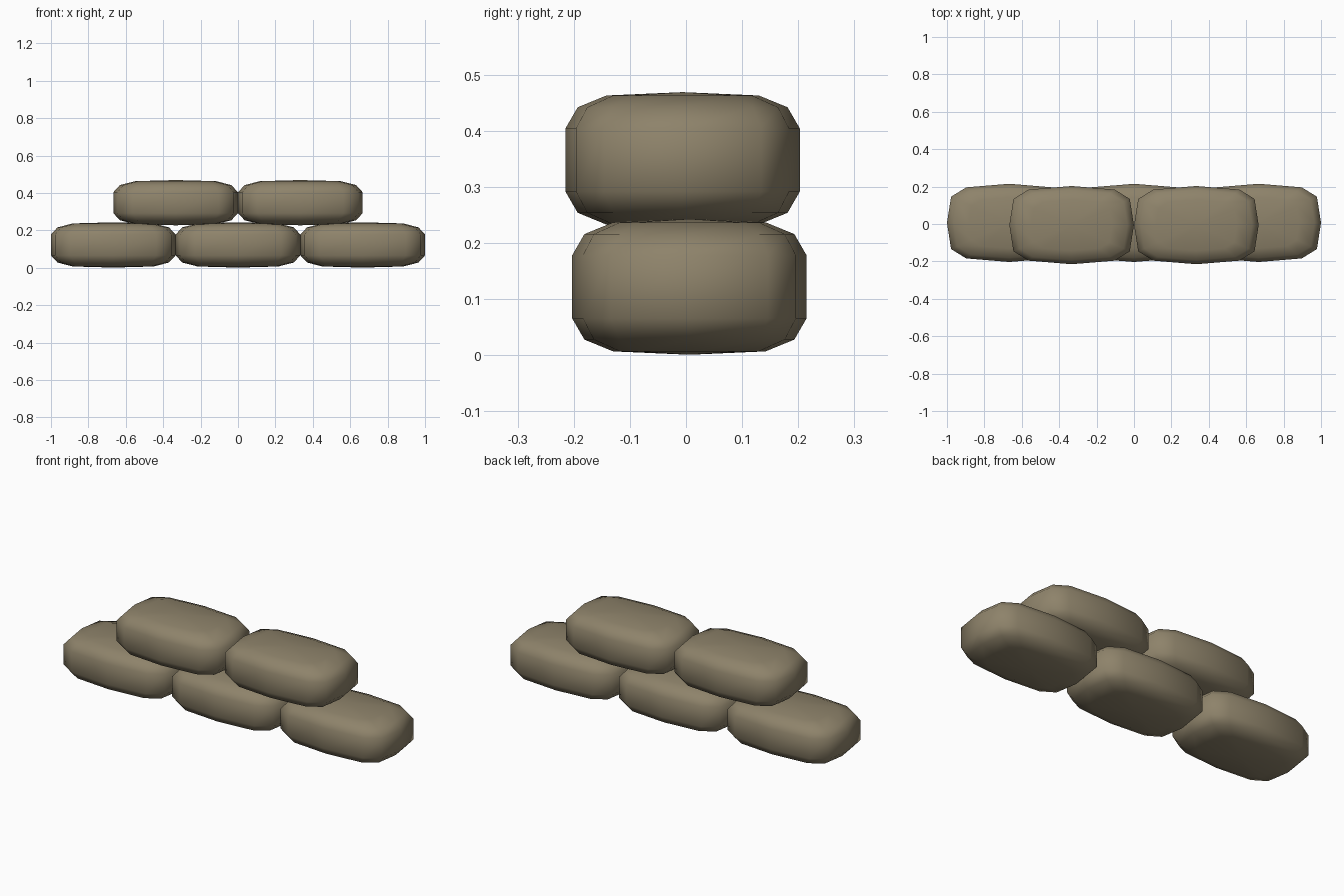
import bpy, bmesh

cube = bpy.data.objects.get("Cube")
if cube:
    bpy.data.objects.remove(cube, do_unlink=True)

# Sackcloth colour
cloth = bpy.data.materials.new("sackcloth")
cloth.use_nodes = True
colour = (0.27, 0.226, 0.145, 1)
cloth.diffuse_color = colour
bsdf = cloth.node_tree.nodes["Principled BSDF"]
bsdf.inputs["Base Color"].default_value = colour
bsdf.inputs["Roughness"].default_value = 0.9

# Bag outline, one quarter seen from above, mirrored round to twelve points
QUARTER = [(0.333, 0), (0.311, 0.14), (0.23, 0.19), (0, 0.209)]
HALF = QUARTER + [(-x, y) for x, y in QUARTER[-2::-1]]
OUTLINE = HALF + [(x, -y) for x, y in HALF[-2:0:-1]]

# Height and outline scale of each ring, from the belly to the top
UPPER = [(0.056, 1), (0.094, 0.895), (0.115, 0.65)]
RINGS = [(-z, s) for z, s in reversed(UPPER)] + UPPER
CROWN = 0.121


def add_bag(name, x, y, z):
    """Stack the rings, skin them and close both ends with a low crown."""
    bm = bmesh.new()
    rings = [[bm.verts.new((px * s, py * s, h)) for px, py in OUTLINE]
             for h, s in RINGS]
    n = len(OUTLINE)
    for low, high in zip(rings, rings[1:]):
        for i in range(n):
            j = (i + 1) % n
            bm.faces.new((low[i], low[j], high[j], high[i]))
    for ring, h in ((rings[0], -CROWN), (rings[-1], CROWN)):
        tip = bm.verts.new((0, 0, h))
        for i in range(n):
            bm.faces.new((ring[i], ring[(i + 1) % n], tip))
    bmesh.ops.recalc_face_normals(bm, faces=bm.faces[:])
    for face in bm.faces:
        face.smooth = True
    mesh = bpy.data.meshes.new(name)
    bm.to_mesh(mesh)
    bm.free()
    mesh.materials.append(cloth)
    bag = bpy.data.objects.new(name, mesh)
    bag.location = (x, y, z)
    bpy.context.collection.objects.link(bag)


# Bottom row of three bags, top row of two laid over the joints
PITCH = 0.667
for label, i in (("right", -1), ("middle", 0), ("left", 1)):
    add_bag("bottom_bag_" + label, i * PITCH, 0.006, 0.122)
for label, i in (("right", -0.5), ("left", 0.5)):
    add_bag("top_bag_" + label, i * PITCH, -0.006, 0.348)
